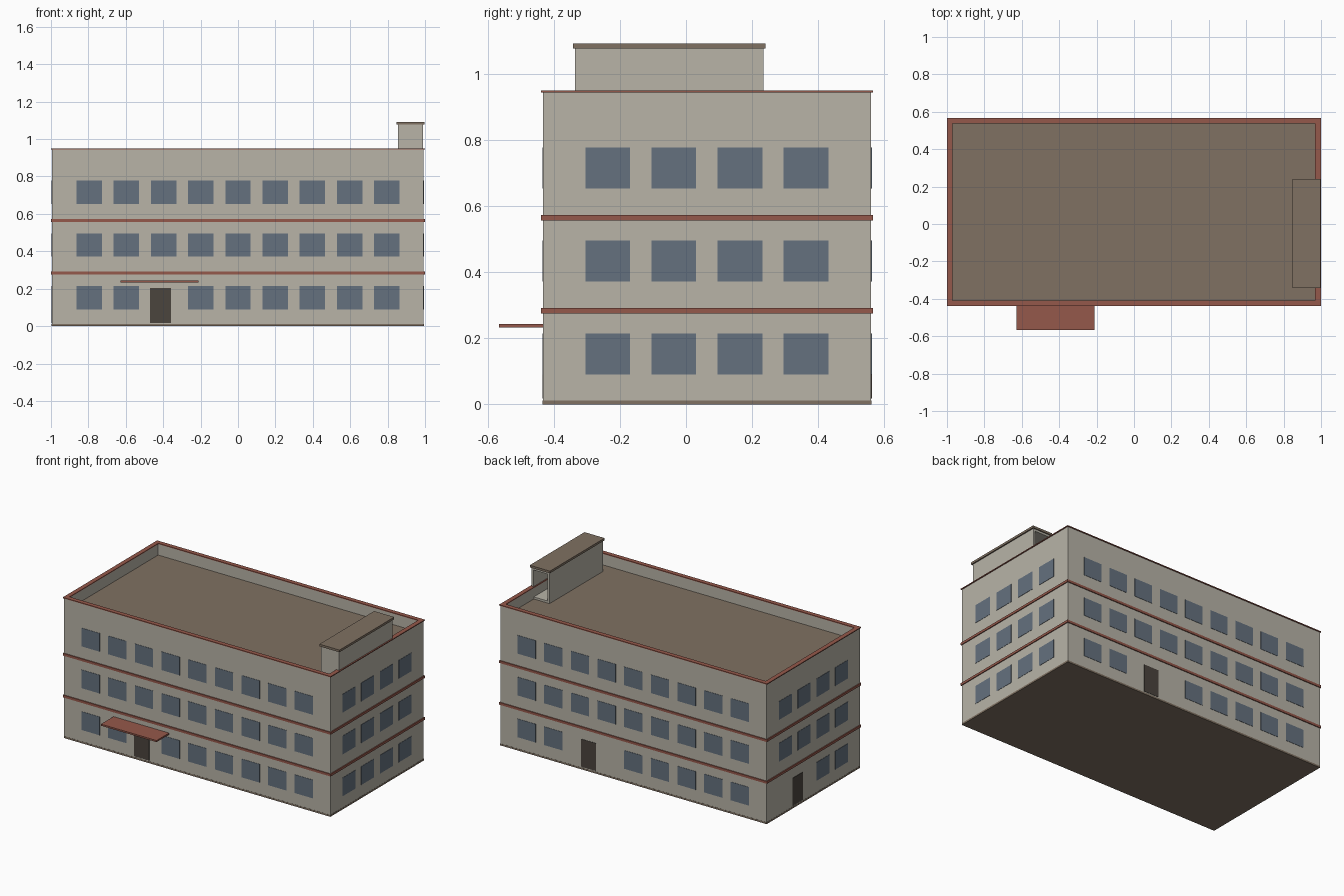
import bpy
import bmesh
from mathutils import Vector

cube = bpy.data.objects.get("Cube")
if cube:
    bpy.data.objects.remove(cube, do_unlink=True)


def material(name, rgb):
    m = bpy.data.materials.new(name)
    m.use_nodes = True
    m.diffuse_color = (*rgb, 1)
    m.node_tree.nodes["Principled BSDF"].inputs["Base Color"].default_value = (*rgb, 1)
    return m


WALL = material("pale wall", (0.48, 0.455, 0.39))
ROOF = material("brown roof", (0.215, 0.165, 0.122))
RED = material("brick red trim", (0.30, 0.098, 0.07))
GLASS = material("blue grey glass", (0.13, 0.165, 0.21))
DOOR = material("dark door", (0.07, 0.058, 0.048))

# Wall planes and roof height
X0, X1, Y0, Y1 = -0.995, 0.993, -0.433, 0.561
ROOF_Z, TOP = 0.868, 0.944


def add_box(bm, lo, hi):
    lo, hi = Vector(lo), Vector(hi)
    verts = bmesh.ops.create_cube(bm, size=1)["verts"]
    for v in verts:
        v.co = Vector(lo[i] if v.co[i] < 0 else hi[i] for i in range(3))


def finish(name, bm, *mats):
    bmesh.ops.recalc_face_normals(bm, faces=bm.faces[:])
    mesh = bpy.data.meshes.new(name)
    bm.to_mesh(mesh)
    bm.free()
    for m in mats:
        mesh.materials.append(m)
    ob = bpy.data.objects.new(name, mesh)
    bpy.context.collection.objects.link(ob)
    return ob


def boxes(name, mat, *spans):
    bm = bmesh.new()
    for lo, hi in spans:
        add_box(bm, lo, hi)
    return finish(name, bm, mat)


def recessed_box(name, lo, hi, direction, rim, depth, floor_index, *mats):
    """Box with one face inset by rim and sunk by depth."""
    bm = bmesh.new()
    add_box(bm, lo, hi)
    bm.normal_update()
    direction = Vector(direction)
    face = max(bm.faces, key=lambda f: f.normal.dot(direction))
    bmesh.ops.inset_individual(bm, faces=[face], thickness=rim, use_even_offset=True)
    sunk = bmesh.ops.extrude_discrete_faces(bm, faces=[face])["faces"][0]
    bmesh.ops.translate(bm, verts=sunk.verts[:], vec=-direction * depth)
    sunk.material_index = floor_index
    return finish(name, bm, *mats)


def ring(name, mat, z0, z1, out, width):
    """Rectangular band around the building."""
    a, b, c, d = X0 - out, X1 + out, Y0 - out, Y1 + out
    boxes(name, mat,
          ((a, c, z0), (b, c + width, z1)),
          ((a, d - width, z0), (b, d, z1)),
          ((a, c + width, z0), (a + width, d - width, z1)),
          ((b - width, c + width, z0), (b, d - width, z1)))


# Main block with parapet and sunken roof
recessed_box("main_block", (X0, Y0, 0.012), (X1, Y1, TOP), (0, 0, 1),
             0.02, TOP - ROOF_Z, 1, WALL, ROOF)
boxes("plinth", ROOF, ((X0 - 0.001, Y0 - 0.001, 0), (X1 + 0.001, Y1 + 0.001, 0.012)))

# Trim bands and parapet coping
ring("lower_band", RED, 0.275, 0.291, 0.006, 0.02)
ring("upper_band", RED, 0.557, 0.573, 0.006, 0.02)
ring("parapet_coping", RED, TOP, 0.95, 0.006, 0.03)

# Windows and doors as thin plates
T = 0.002


def plate(side, centre, width, z0, z1):
    a, b = centre - width / 2, centre + width / 2
    return {
        "front": ((a, Y0 - T, z0), (b, Y0 + T, z1)),
        "back": ((a, Y1 - T, z0), (b, Y1 + T, z1)),
        "left": ((X1 - T, a, z0), (X1 + T, b, z1)),
        "right": ((X0 - T, a, z0), (X0 + T, b, z1)),
    }[side]


long_row = [0.199 * (i - 4) for i in range(9)]
short_row = [0.063 + 0.2 * (i - 1.5) for i in range(4)]

# side: window centres, ground floor columns left out, door centre
layout = {
    "front": (long_row, {2}, -0.415),
    "back": (long_row, {5, 6}, 0.335),
    "left": (short_row, set(), None),
    "right": (short_row, {2, 3}, 0.23),
}
for side, (row, skipped, door) in layout.items():
    panes = [plate(side, c, 0.136, 0.09 + 0.282 * floor, 0.214 + 0.282 * floor)
             for floor in range(3) for i, c in enumerate(row)
             if floor or i not in skipped]
    boxes(side + "_windows", GLASS, *panes)
    if door is not None:
        boxes(side + "_door", DOOR, plate(side, door, 0.112, 0.018, 0.205))

# Entrance canopy
boxes("entrance_canopy", RED, ((-0.627, -0.566, 0.232), (-0.212, Y0, 0.243)))

# Rooftop stair house, open at the back, with a flat cap
recessed_box("stair_house", (0.855, -0.336, ROOF_Z), (0.99, 0.234, 1.077), (0, 1, 0),
             0.014, 0.55, 0, WALL)
boxes("stair_house_cap", ROOF, ((0.848, -0.343, 1.077), (0.998, 0.241, 1.092)))
